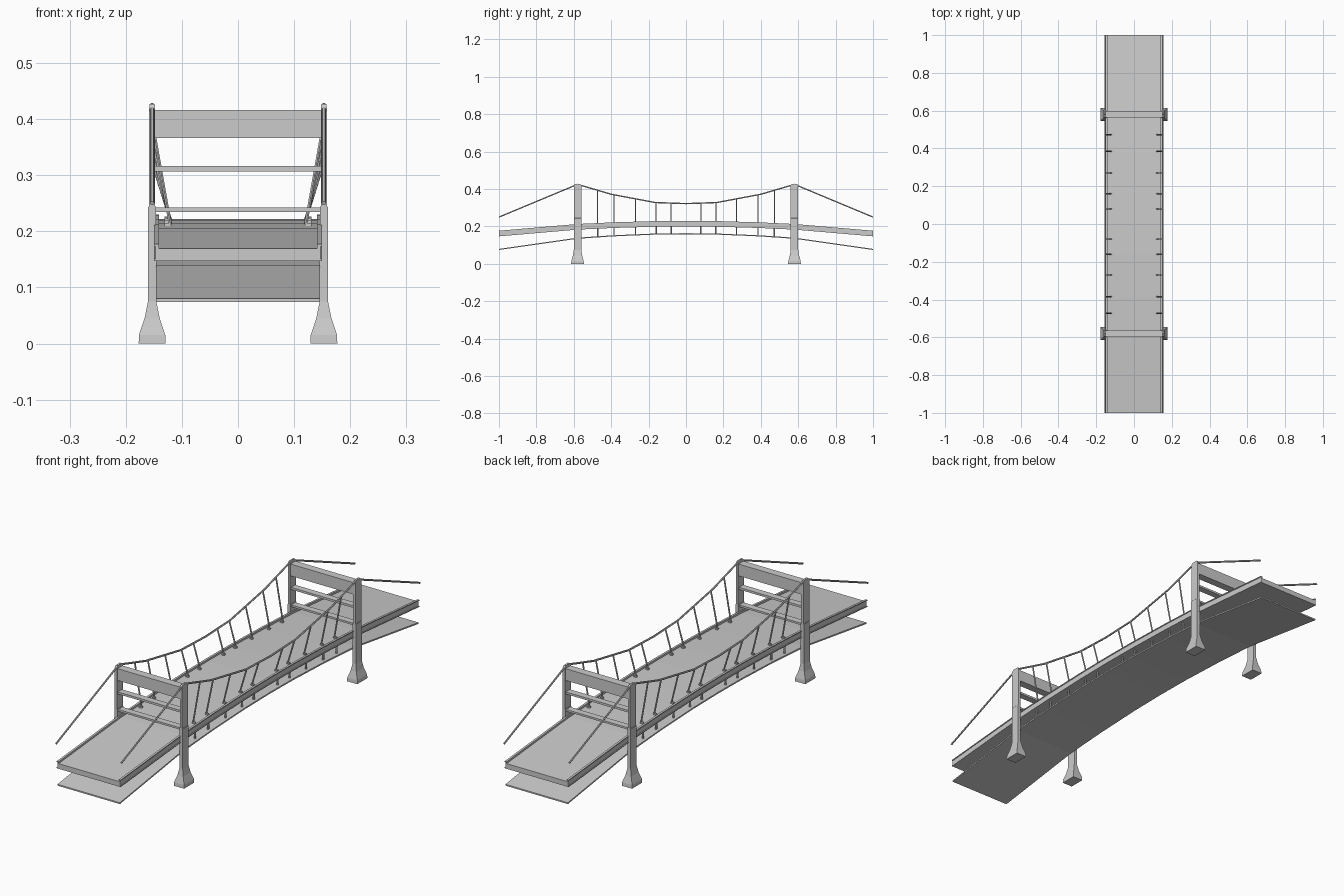
import bpy, bmesh, math
from mathutils import Vector

if "Cube" in bpy.data.objects:
    bpy.data.objects.remove(bpy.data.objects["Cube"])

TY = 0.58    # tower position along y
CX = 0.153   # cable and leg centre line


def make(name, verts, faces):
    me = bpy.data.meshes.new(name)
    me.from_pydata(verts, [], faces)
    bm = bmesh.new()
    bm.from_mesh(me)
    bmesh.ops.recalc_face_normals(bm, faces=bm.faces)
    bm.to_mesh(me)
    bm.free()
    ob = bpy.data.objects.new(name, me)
    bpy.context.collection.objects.link(ob)
    return ob


def skin(name, rings):
    """Closed solid lofted through matching rings of points."""
    n = len(rings[0])
    faces = [list(range(n)), list(range((len(rings) - 1) * n, len(rings) * n))]
    for r in range(len(rings) - 1):
        for i in range(n):
            j = (i + 1) % n
            faces.append([r * n + i, r * n + j, (r + 1) * n + j, (r + 1) * n + i])
    return make(name, [p for ring in rings for p in ring], faces)


def box(name, x0, x1, y0, y1, z0, z1):
    return skin(name, [[(x0, y0, z), (x1, y0, z), (x1, y1, z), (x0, y1, z)] for z in (z0, z1)])


def rod(name, a, b, r, sides=6):
    a, b = Vector(a), Vector(b)
    q = (b - a).to_track_quat('Z', 'Y')
    ring = [q @ Vector((r * math.cos(t), r * math.sin(t), 0))
            for t in (2 * math.pi * i / sides for i in range(sides))]
    return skin(name, [[p + v for v in ring] for p in (a, b)])


def interp(table, y):
    y = abs(y)
    for (y0, z0), (y1, z1) in zip(table, table[1:]):
        if y <= y1:
            return z0 + (z1 - z0) * (y - y0) / (y1 - y0)
    return table[-1][1]


def sweep(name, profile, table):
    """Sweep an x/z profile along the bridge, following an arch line."""
    ys = sorted({s * y for y, _ in table for s in (-1, 1)})
    return skin(name, [[(x, y, z + interp(table, y)) for x, z in profile] for y in ys])


# Arch lines: (distance from centre, height)
upper = [(0, 0.230), (0.165, 0.2285), (0.385, 0.222), (TY, 0.213), (1, 0.177)]
lower = [(0, 0.164), (0.165, 0.162), (0.385, 0.153), (TY, 0.140), (1, 0.080)]
cable = [(0, 0.322), (0.165, 0.328), (0.40, 0.372), (TY, 0.425), (1, 0.25)]

# Road deck with raised edges, and the thin lower deck
W = 0.147
sweep("road_deck", [(-W, -0.03), (W, -0.03), (W, 0), (W - 0.006, 0), (W - 0.006, -0.008),
                    (-W + 0.006, -0.008), (-W + 0.006, 0), (-W, 0)], upper)
sweep("lower_deck", [(-0.146, -0.006), (0.146, -0.006), (0.146, 0), (-0.146, 0)], lower)

# Edge flanges along the deck sides
for s in (-1, 1):
    for z in (-0.004, -0.030):
        sweep("deck_flange", [(s * W, z), (s * (W + 0.003), z),
                              (s * (W + 0.003), z + 0.004), (s * W, z + 0.004)], upper)

# Towers: flared legs and cross beams
leg = [(0, 0.024, 0.034), (0.015, 0.0235, 0.033), (0.045, 0.0135, 0.025),
       (0.075, 0.0075, 0.020), (0.243, 0.0072, 0.020), (0.245, 0.0055, 0.020),
       (0.418, 0.0055, 0.020), (0.427, 0.0045, 0.014)]
for ty in (-TY, TY):
    for s in (-1, 1):
        skin("tower_leg", [[(s * (CX + a * dx), ty + b * dy, z)
                            for a, b in ((-1, -1), (1, -1), (1, 1), (-1, 1))]
                           for z, dx, dy in leg])
    for z0, z1, d in ((0.366, 0.416, 0.017), (0.307, 0.316, 0.014), (0.234, 0.242, 0.014)):
        box("cross_beam", -0.149, 0.149, ty - d, ty + d, z0, z1)

# Cables, hangers and deck posts
for s in (-1, 1):
    ys = sorted({k * y for y, _ in cable for k in (-1, 1)})
    for y0, y1 in zip(ys, ys[1:]):
        rod("main_cable", (s * CX, y0, interp(cable, y0)), (s * CX, y1, interp(cable, y1)), 0.004)
    for k in (-1, 1):
        for d in (0.08, 0.16, 0.27, 0.385, 0.473):
            y = k * d
            top = interp(upper, y)
            rod("hanger", (s * CX, y, interp(cable, y)), (s * 0.12, y, top - 0.01), 0.0032)
            rod("deck_post", (s * 0.13, y, top - 0.028), (s * 0.13, y, interp(lower, y) - 0.002), 0.0045)
            box("hanger_foot", s * 0.125 - 0.006, s * 0.125 + 0.006, y - 0.005, y + 0.005,
                top - 0.009, top - 0.003)
